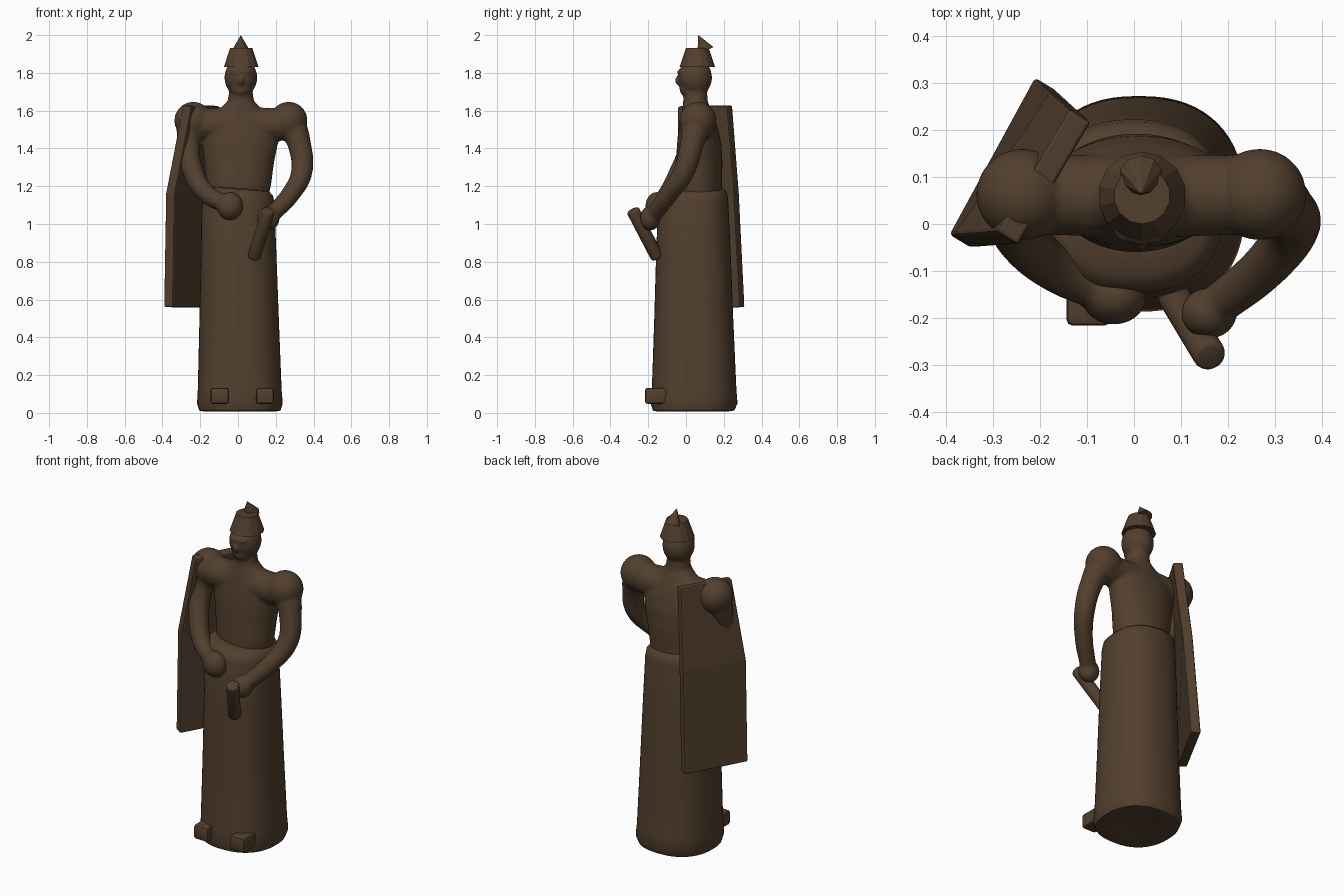
import bpy, bmesh, math
from math import cos, sin, pi
from mathutils import Vector, Matrix

if "Cube" in bpy.data.objects:
    bpy.data.objects.remove(bpy.data.objects["Cube"], do_unlink=True)

BRONZE = (0.085, 0.05, 0.027, 1)
mat = bpy.data.materials.new("dark_bronze")
mat.use_nodes = True
mat.diffuse_color = BRONZE
shader = mat.node_tree.nodes["Principled BSDF"]
shader.inputs["Base Color"].default_value = BRONZE
shader.inputs["Roughness"].default_value = 0.6


def activate(ob):
    bpy.ops.object.select_all(action='DESELECT')
    ob.select_set(True)
    bpy.context.view_layer.objects.active = ob


def finish(name, bm, angle=None):
    bmesh.ops.recalc_face_normals(bm, faces=bm.faces)
    mesh = bpy.data.meshes.new(name)
    bm.to_mesh(mesh)
    bm.free()
    mesh.materials.append(mat)
    ob = bpy.data.objects.new(name, mesh)
    bpy.context.collection.objects.link(ob)
    if angle:
        activate(ob)
        bpy.ops.object.shade_smooth_by_angle(angle=math.radians(angle))
    return ob


def loft(name, rings, sides=48, power=2.0, angle=None):
    """Stack of rounded cross-sections given as (z, x, y, radius x, radius y)."""
    def bend(v):
        return math.copysign(abs(v) ** (2 / power), v)
    bm = bmesh.new()
    loops = []
    for z, x, y, rx, ry in rings:
        turns = [2 * pi * i / sides for i in range(sides)]
        loops.append([bm.verts.new((x + rx * bend(cos(t)), y + ry * bend(sin(t)), z))
                      for t in turns])
    for a, b in zip(loops, loops[1:]):
        for i in range(sides):
            j = (i + 1) % sides
            bm.faces.new((a[i], a[j], b[j], b[i]))
    bm.faces.new(loops[0])
    bm.faces.new(loops[-1])
    return finish(name, bm, angle)


def ball(name, centre, radii):
    bm = bmesh.new()
    bmesh.ops.create_uvsphere(bm, u_segments=32, v_segments=20, radius=1)
    bmesh.ops.scale(bm, vec=radii, verts=bm.verts)
    bmesh.ops.translate(bm, vec=centre, verts=bm.verts)
    return finish(name, bm)


def limb(name, points):
    """Tapered tube through (x, y, z, radius) points."""
    curve = bpy.data.curves.new(name, 'CURVE')
    curve.dimensions = '3D'
    curve.bevel_depth = 1
    curve.bevel_resolution = 6
    curve.use_fill_caps = True
    spline = curve.splines.new('BEZIER')
    spline.bezier_points.add(len(points) - 1)
    for p, (x, y, z, r) in zip(spline.bezier_points, points):
        p.co = (x, y, z)
        p.radius = r
        p.handle_left_type = p.handle_right_type = 'AUTO'
    ob = bpy.data.objects.new(name, curve)
    bpy.context.collection.objects.link(ob)
    activate(ob)
    bpy.ops.object.convert(target='MESH')
    return bpy.context.object


def rod(name, start, end, r1, r2, sides, bevel=0, angle=None):
    a, b = Vector(start), Vector(end)
    turn = (b - a).to_track_quat('Z', 'Y').to_matrix().to_4x4()
    bm = bmesh.new()
    bmesh.ops.create_cone(bm, cap_ends=True, segments=sides, radius1=r1, radius2=r2,
                          depth=(b - a).length,
                          matrix=Matrix.Translation((a + b) / 2) @ turn)
    if bevel:
        rims = [e for e in bm.edges if any(len(f.verts) > 4 for f in e.link_faces)]
        bmesh.ops.bevel(bm, geom=rims, offset=bevel, segments=3, affect='EDGES', profile=0.5)
    return finish(name, bm, angle)


# Body: torso, neck, head and arms fused into one soft surface
body = loft("upper_body", [
    (1.13, 0, 0.065, 0.16, 0.125),
    (1.22, 0.005, 0.065, 0.172, 0.125),
    (1.32, 0.005, 0.07, 0.185, 0.123),
    (1.42, 0.01, 0.07, 0.2, 0.118),
    (1.5, 0.012, 0.066, 0.21, 0.105),
    (1.56, 0.013, 0.06, 0.17, 0.09),
    (1.61, 0.014, 0.055, 0.11, 0.075),
    (1.65, 0.015, 0.05, 0.07, 0.065),
    (1.7, 0.015, 0.05, 0.062, 0.062)])
parts = [
    ball("skull", (0.015, 0.048, 1.775), (0.087, 0.09, 0.1)),
    ball("jaw", (0.015, 0.015, 1.715), (0.055, 0.05, 0.045)),
    ball("nose", (0.015, -0.04, 1.76), (0.014, 0.02, 0.026)),
    ball("brow", (0.015, -0.02, 1.805), (0.06, 0.027, 0.014)),
    ball("left_shoulder", (0.268, 0.063, 1.547), (0.1, 0.098, 0.1)),
    ball("right_shoulder", (-0.237, 0.063, 1.547), (0.1, 0.098, 0.1)),
    ball("left_hand", (0.16, -0.19, 1.03), (0.06, 0.055, 0.065)),
    ball("right_hand", (-0.043, -0.155, 1.095), (0.07, 0.06, 0.075)),
    limb("collar", [(-0.24, 0.063, 1.525, 0.085), (0.015, 0.06, 1.53, 0.09),
                    (0.27, 0.063, 1.525, 0.085)]),
    limb("left_arm", [(0.28, 0.06, 1.54, 0.08), (0.325, 0.03, 1.42, 0.062),
                      (0.338, -0.01, 1.28, 0.057), (0.28, -0.09, 1.16, 0.05),
                      (0.17, -0.18, 1.04, 0.044)]),
    limb("right_arm", [(-0.245, 0.06, 1.54, 0.08), (-0.262, 0.03, 1.42, 0.06),
                       (-0.235, -0.035, 1.27, 0.056), (-0.16, -0.1, 1.155, 0.05),
                       (-0.05, -0.15, 1.1, 0.044)]),
]
activate(body)
for part in parts:
    part.select_set(True)
bpy.ops.object.join()
remesh = body.modifiers.new("fuse", 'REMESH')
remesh.mode = 'VOXEL'
remesh.voxel_size = 0.009
remesh.use_smooth_shade = True
soften = body.modifiers.new("soften", 'SMOOTH')
soften.factor = 0.5
soften.iterations = 6

# Long robe with a rounded hem and a sloping waist ledge
robe = loft("robe", [
    (0.03, 0.01, 0.04, 0.1, 0.1),
    (0.008, 0.01, 0.035, 0.19, 0.19),
    (0.012, 0.01, 0.04, 0.215, 0.215),
    (0.05, 0.01, 0.043, 0.227, 0.23),
    (0.12, 0.009, 0.043, 0.222, 0.224),
    (0.5, 0.006, 0.041, 0.21, 0.209),
    (0.85, 0.003, 0.039, 0.2, 0.197),
    (1.13, 0, 0.038, 0.192, 0.185),
    (1.165, 0, 0.04, 0.185, 0.177),
    (1.185, 0, 0.045, 0.165, 0.155),
    (1.19, 0, 0.055, 0.12, 0.1)], sides=64, power=2.35, angle=50)
for v in robe.data.vertices:
    if v.co.z > 1.1:
        v.co.z -= 0.08 * v.co.x

# Feet peeping out at the hem
for side, x in (("right", -0.097), ("left", 0.143)):
    bm = bmesh.new()
    bmesh.ops.create_cube(bm, size=1)
    bmesh.ops.scale(bm, vec=(0.095, 0.13, 0.085), verts=bm.verts)
    bmesh.ops.translate(bm, vec=(x, -0.152, 0.09), verts=bm.verts)
    bmesh.ops.bevel(bm, geom=bm.edges[:], offset=0.014, segments=2, affect='EDGES', profile=0.5)
    finish(side + "_foot", bm, 40)

# Tall cap with a tilted pointed knob
rod("cap", (0.017, 0.06, 1.832), (0.017, 0.06, 1.932), 0.094, 0.06, 14)
rod("cap_knob", (0.015, 0.103, 1.917), (0.015, 0.065, 2.0), 0.047, 0, 10)

# Baton held in the left hand
rod("baton", (0.083, -0.15, 0.82), (0.163, -0.283, 1.075), 0.035, 0.035, 24, 0.012, 40)

# Slanted back panel: front and rear edge points at each level
levels = [((-0.37, -0.037), (-0.188, 0.298), 0.56),
          ((-0.36, -0.037), (-0.155, 0.268), 1.16),
          ((-0.27, -0.03), (-0.115, 0.232), 1.625)]
bm = bmesh.new()
rows = [[bm.verts.new((*p, z)) for p in (a, b)] for a, b, z in levels]
for (a, b), (c, d) in zip(rows, rows[1:]):
    bm.faces.new((a, b, d, c))
panel = finish("back_panel", bm)
solid = panel.modifiers.new("thickness", 'SOLIDIFY')
solid.thickness = 0.055
solid.offset = 0
edge = panel.modifiers.new("soft_edges", 'BEVEL')
edge.width = 0.008
edge.segments = 2
